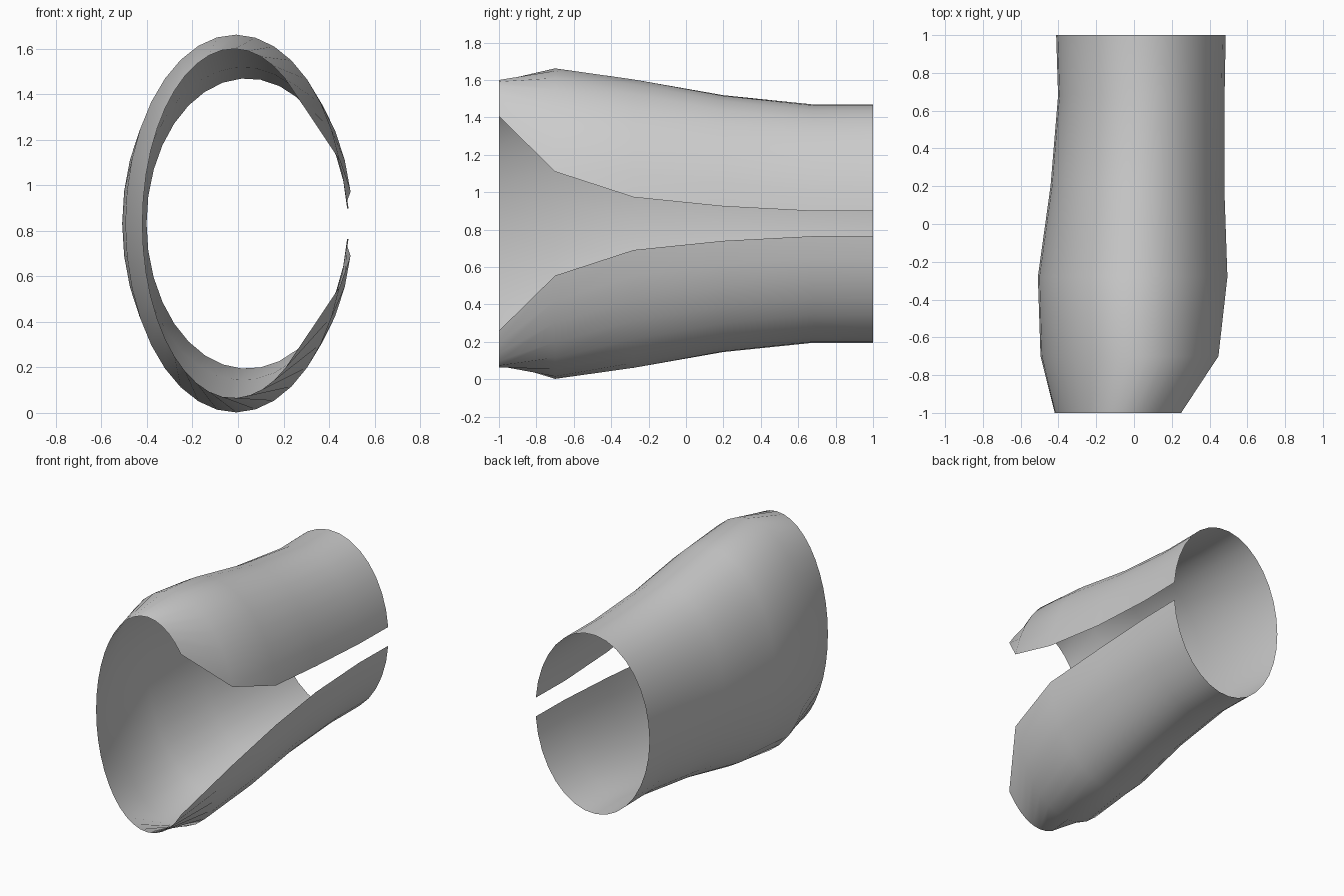
import bpy, bmesh
from math import asin, sin, cos, tau

if "Cube" in bpy.data.objects:
    bpy.data.objects.remove(bpy.data.objects["Cube"])

MID_Z = 0.832
SEGMENTS = 32
# Ring stations: y, centre x, x radius, z radius, half height of the slit
RINGS = [
    (-1.00, -0.018, 0.402, 0.768, 0.573),
    (-0.70, -0.010, 0.485, 0.830, 0.278),
    (-0.28, -0.003, 0.506, 0.774, 0.141),
    (0.20, 0.020, 0.462, 0.688, 0.092),
    (0.68, 0.040, 0.442, 0.638, 0.067),
    (1.00, 0.038, 0.450, 0.638, 0.067),
]

# Open tapered sleeve: elliptical rings left open on the +x side
bm = bmesh.new()
rows = []
for y, cx, rx, rz, gap in RINGS:
    start = asin(gap / rz)
    step = (tau - 2 * start) / SEGMENTS
    angles = [start + i * step for i in range(SEGMENTS + 1)]
    rows.append([bm.verts.new((cx + rx * cos(a), y, MID_Z + rz * sin(a)))
                 for a in angles])

for a, b in zip(rows, rows[1:]):
    for i in range(SEGMENTS):
        face = bm.faces.new((a[i], b[i], b[i + 1], a[i + 1]))
        face.smooth = True

# Point the normals outward
bm.normal_update()
mid = rows[2][SEGMENTS // 2]
if mid.normal.x > 0:
    bmesh.ops.reverse_faces(bm, faces=bm.faces[:])

mesh = bpy.data.meshes.new("open_sleeve")
bm.to_mesh(mesh)
bm.free()
sleeve = bpy.data.objects.new("open_sleeve", mesh)
bpy.context.collection.objects.link(sleeve)
